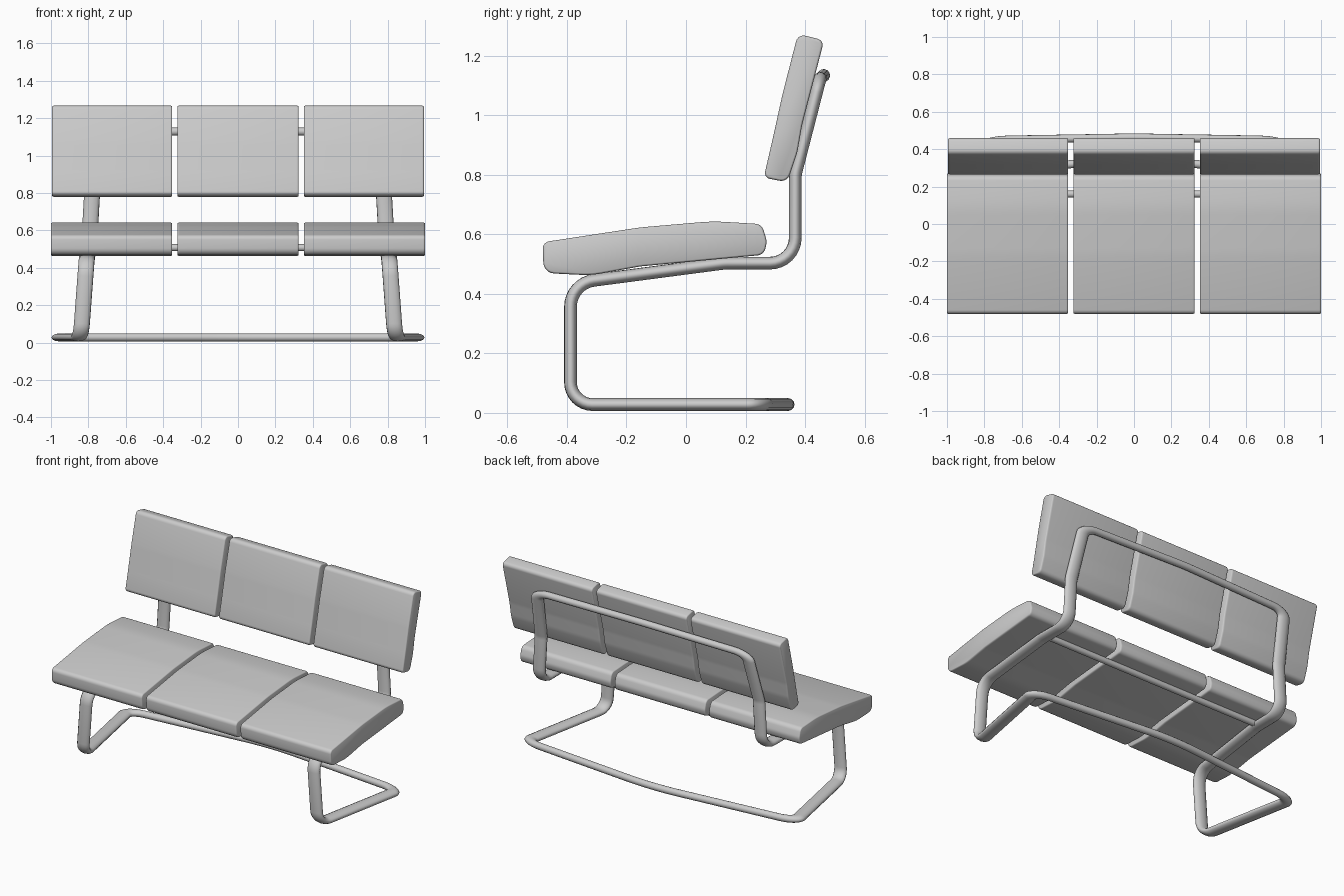
import bpy, bmesh, math
from mathutils import Vector

if "Cube" in bpy.data.objects:
    bpy.data.objects.remove(bpy.data.objects["Cube"], do_unlink=True)

STRETCH = 2.0   # the bench is widened along x, so its tubes are oval

grey = bpy.data.materials.new("light_grey")
grey.use_nodes = True
grey.diffuse_color = (0.6, 0.6, 0.6, 1)
grey.node_tree.nodes["Principled BSDF"].inputs["Base Color"].default_value = (0.6, 0.6, 0.6, 1)


def fillet(corners, steps):
    """Round every corner (point, radius) of a closed path."""
    out = []
    for i, (p, r) in enumerate(corners):
        a = (corners[i - 1][0] - p).normalized()
        b = (corners[(i + 1) % len(corners)][0] - p).normalized()
        half = a.angle(b) / 2
        cut = r / math.tan(half)
        centre = p + (a + b).normalized() * (r / math.sin(half))
        u, v = p + a * cut - centre, p + b * cut - centre
        turn = u.angle(v)
        for k in range(steps + 1):
            t = k / steps
            out.append(centre + (u * math.sin((1 - t) * turn) + v * math.sin(t * turn)) / math.sin(turn))
    return out


def finish(obj, angle):
    """Apply the stretch, colour and shading."""
    bpy.ops.object.select_all(action='DESELECT')
    obj.select_set(True)
    bpy.context.view_layer.objects.active = obj
    if obj.type == 'CURVE':
        bpy.ops.object.convert(target='MESH')
        obj = bpy.context.object
    for v in obj.data.vertices:
        v.co.x *= STRETCH
    obj.data.materials.clear()
    obj.data.materials.append(grey)
    bpy.ops.object.shade_smooth_by_angle(angle=math.radians(angle))


def tube(name, points, radius, closed):
    curve = bpy.data.curves.new(name, 'CURVE')
    curve.dimensions = '3D'
    curve.bevel_depth = radius
    curve.bevel_resolution = 4
    curve.use_fill_caps = not closed
    spline = curve.splines.new('POLY')
    spline.points.add(len(points) - 1)
    for sp, p in zip(spline.points, points):
        sp.co = (*p, 1)
    spline.use_cyclic_u = closed
    obj = bpy.data.objects.new(name, curve)
    bpy.context.collection.objects.link(obj)
    finish(obj, 60)


def cushion(name, profile, x0, x1):
    """Extrude a rounded side profile along x and soften its end rims."""
    outline = fillet([(Vector((0, y, z)), r) for y, z, r in profile], 5)
    bm = bmesh.new()
    cap = bm.faces.new([bm.verts.new((x0 / STRETCH, p.y, p.z)) for p in outline])
    ext = bmesh.ops.extrude_face_region(bm, geom=[cap], use_keep_orig=True)
    new = [g for g in ext["geom"] if isinstance(g, bmesh.types.BMVert)]
    bmesh.ops.translate(bm, verts=new, vec=((x1 - x0) / STRETCH, 0, 0))
    bmesh.ops.recalc_face_normals(bm, faces=bm.faces)
    rims = [e for e in bm.edges if abs(e.verts[0].co.x - e.verts[1].co.x) < 1e-5]
    bmesh.ops.bevel(bm, geom=rims, offset=0.006, segments=3, profile=0.5, affect='EDGES')
    mesh = bpy.data.meshes.new(name)
    bm.to_mesh(mesh)
    bm.free()
    obj = bpy.data.objects.new(name, mesh)
    bpy.context.collection.objects.link(obj)
    finish(obj, 40)


# Frame: one bent tube, half listed from the base middle to the backrest middle
half_path = [
    (0.00, 0.352, 0.028, 0.5),    # base bar middle
    (0.965, 0.26, 0.028, 0.06),   # rear base corner
    (0.84, -0.388, 0.028, 0.075), # foot
    (0.81, -0.388, 0.435, 0.09),  # knee
    (0.80, 0.13, 0.503, 0.2),     # rail joint
    (0.797, 0.367, 0.503, 0.085), # seat rear bend
    (0.78, 0.367, 0.80, 0.12),    # upright bend
    (0.752, 0.450, 1.122, 0.05),  # backrest corner
    (0.00, 0.463, 1.134, 0.5),    # backrest bar middle
]
mirrored = [(-x, y, z, r) for x, y, z, r in half_path[-2:0:-1]]
loop = [(Vector((x / STRETCH, y, z)), r) for x, y, z, r in half_path + mirrored]
tube("frame_tube", fillet(loop, 8), 0.0215, True)

# Cross bar under the seat
tube("seat_cross_bar", [Vector((s * 0.8 / STRETCH, 0.16, 0.508)) for s in (-1, 1)], 0.019, False)

# Side profiles: y, z, corner radius
seat_profile = [
    (-0.482, 0.573, 0.025), (-0.154, 0.623, 0.8), (0.09, 0.644, 0.6),
    (0.255, 0.634, 0.032), (0.272, 0.575, 0.05), (0.262, 0.531, 0.03),
    (-0.154, 0.492, 0.3), (-0.32, 0.462, 0.3), (-0.478, 0.470, 0.038),
]
back_profile = [
    (0.261, 0.79, 0.02), (0.291, 0.92, 0.8), (0.324, 1.07, 0.8),
    (0.376, 1.273, 0.026), (0.464, 1.251, 0.022), (0.39, 0.968, 0.3),
    (0.374, 0.875, 0.2), (0.340, 0.775, 0.03),
]

# Three seat and three back cushions
for side, x0, x1 in (("right", -1.0, -0.352), ("middle", -0.324, 0.324), ("left", 0.352, 1.0)):
    cushion(side + "_seat_cushion", seat_profile, x0, x1)
    cushion(side + "_back_cushion", back_profile, max(x0, -0.994), min(x1, 0.994))
